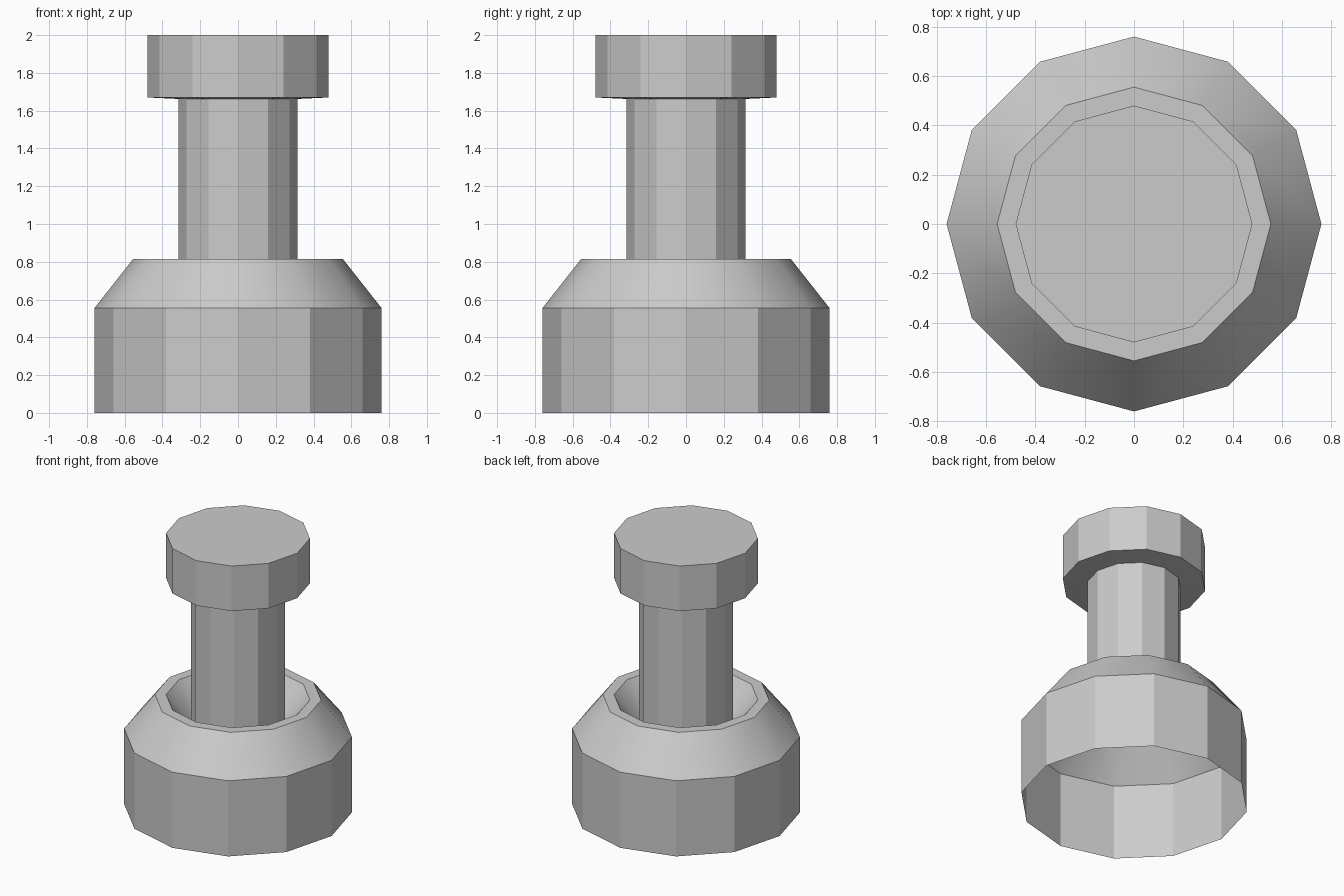
import bpy, bmesh, math

if "Cube" in bpy.data.objects:
    bpy.data.objects.remove(bpy.data.objects["Cube"])

SIDES = 12


def revolve(name, profile, cap_top=False, smooth_angle=None):
    """Turn a (radius, z) profile into a 12-sided ring surface."""
    bm = bmesh.new()
    rings = []
    for r, z in profile:
        rings.append([bm.verts.new((r * math.cos(2 * math.pi * i / SIDES),
                                    r * math.sin(2 * math.pi * i / SIDES), z))
                      for i in range(SIDES)])
    for low, high in zip(rings, rings[1:]):
        for i in range(SIDES):
            j = (i + 1) % SIDES
            bm.faces.new((low[i], low[j], high[j], high[i]))
    if cap_top:
        bm.faces.new(rings[-1])
    mesh = bpy.data.meshes.new(name)
    bm.to_mesh(mesh)
    bm.free()
    obj = bpy.data.objects.new(name, mesh)
    bpy.context.collection.objects.link(obj)
    if smooth_angle:
        bpy.ops.object.select_all(action='DESELECT')
        obj.select_set(True)
        bpy.context.view_layer.objects.active = obj
        bpy.ops.object.shade_smooth_by_angle(angle=math.radians(smooth_angle))
    return obj


# Hollow base: open skirt, sloped shoulder, thin rim and funnel down to the stem
revolve("base", [(0.76, 0), (0.76, 0.555), (0.555, 0.815),
                 (0.48, 0.815), (0.315, 0.62)], smooth_angle=28)

# Stem rising from the funnel, then the wider flat-topped head
revolve("stem_and_head", [(0.315, 0.62), (0.315, 1.662), (0.48, 1.67),
                          (0.48, 2.0)], cap_top=True)
